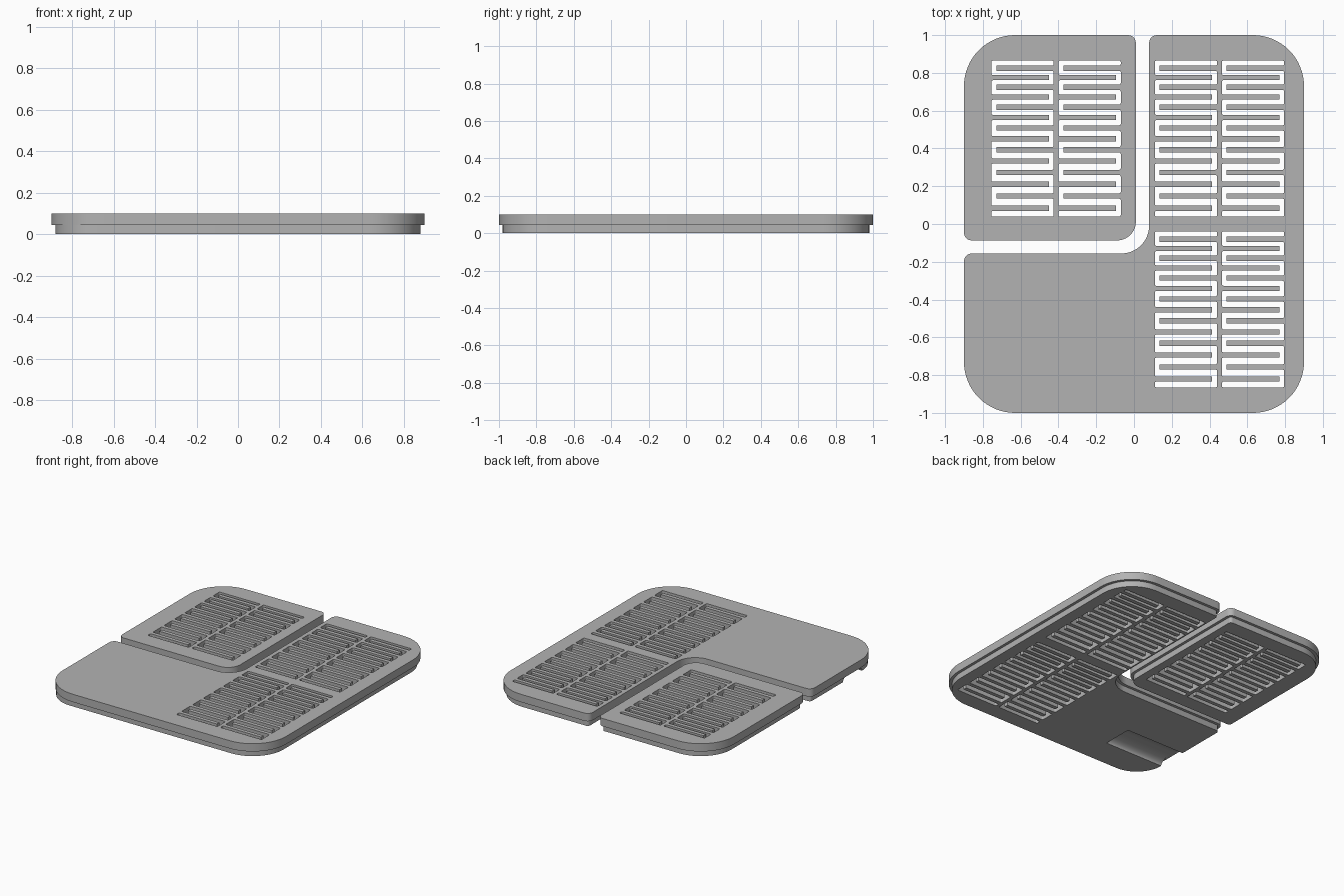
import bpy, bmesh, math
from mathutils import Vector

if "Cube" in bpy.data.objects:
    bpy.data.objects.remove(bpy.data.objects["Cube"])

SPLIT, TOP, LIP = 0.043, 0.1, 0.02   # layer heights and inset of the lower layer

grey = bpy.data.materials.new("plain_grey")
grey.diffuse_color = (0.45, 0.45, 0.45, 1)
grey.use_nodes = True
grey.node_tree.nodes["Principled BSDF"].inputs["Base Color"].default_value = grey.diffuse_color


def rounded(corners):
    """Closed outline from (x, y, radius) right-angle corners."""
    out = []
    for i, (x, y, r) in enumerate(corners):
        p = Vector((x, y))
        if r <= 0:
            out.append(p)
            continue
        u = (Vector(corners[i - 1][:2]) - p).normalized()
        v = (Vector(corners[(i + 1) % len(corners)][:2]) - p).normalized()
        n = 3 if r < 0.01 else 5 if r < 0.06 else 16
        c = p + r * (u + v)
        for k in range(n + 1):
            t = math.pi / 2 * k / n
            out.append(c - r * (v * math.cos(t) + u * math.sin(t)))
    return out


def finish(ob):
    ob.data.materials.clear()
    ob.data.materials.append(grey)
    bpy.ops.object.select_all(action='DESELECT')
    ob.select_set(True)
    bpy.context.view_layer.objects.active = ob
    bpy.ops.object.shade_smooth_by_angle(angle=math.radians(35))


def plate(name, loops, z0, z1):
    """Flat plate with holes: filled 2D curve, extruded and turned into a mesh."""
    cu = bpy.data.curves.new(name, 'CURVE')
    cu.dimensions, cu.fill_mode, cu.extrude = '2D', 'BOTH', (z1 - z0) / 2
    for loop in loops:
        sp = cu.splines.new('POLY')
        sp.points.add(len(loop) - 1)
        for pt, co in zip(sp.points, loop):
            pt.co = (co[0], co[1], 0, 1)
        sp.use_cyclic_u = True
    tmp = bpy.data.objects.new(name + "_curve", cu)
    bpy.context.collection.objects.link(tmp)
    dg = bpy.context.evaluated_depsgraph_get()
    me = bpy.data.meshes.new_from_object(tmp.evaluated_get(dg))
    bpy.data.objects.remove(tmp)
    bm = bmesh.new()
    bm.from_mesh(me)
    bmesh.ops.remove_doubles(bm, verts=bm.verts, dist=1e-5)
    bmesh.ops.translate(bm, verts=bm.verts, vec=(0, 0, (z0 + z1) / 2))
    bmesh.ops.recalc_face_normals(bm, faces=bm.faces)
    bm.to_mesh(me)
    bm.free()
    ob = bpy.data.objects.new(name, me)
    bpy.context.collection.objects.link(ob)
    finish(ob)


def serpentine(xl, xr, top):
    """Snaking slot around 14 fingers that grow from alternate sides."""
    h, link, r = 0.014, 0.026, 0.008
    ys = [top - 0.04 - 0.0492 * i - 0.0006 * i * i for i in range(14)]
    c = [(xl, top, r), (xr, top, r)]
    for y in ys[0::2]:
        c += [(xr, y + h, r), (xl + link, y + h, 0), (xl + link, y - h, 0), (xr, y - h, r)]
    c += [(xr, top - 0.825, r), (xl, top - 0.825, r)]
    for y in reversed(ys[1::2]):
        c += [(xl, y - h, r), (xr - link, y - h, 0), (xr - link, y + h, 0), (xl, y + h, r)]
    return rounded(c)


def small_outline(d):
    s = 0.04 - d
    return rounded([(-0.9 + d, -0.087 + d, s), (0.01 - d, -0.087 + d, 0.1 - d),
                    (0.01 - d, 1 - d, s), (-0.9 + d, 1 - d, 0.27 - d)])


GY0, GY1, GX = -0.77, -0.55, -0.41   # groove on the underside


def large_outline(d, groove=False):
    s = 0.04 - d
    c = [(0.08 + d, 1 - d, s), (0.08 + d, -0.156 - d, 0.147 + d), (-0.9 + d, -0.156 - d, s)]
    if groove:
        c += [(-0.9 + d, GY1, 0), (GX, GY1, 0), (GX, GY0, 0), (-0.9 + d, GY0, 0)]
    r = 0.22 if groove else 0.27 - d
    c += [(-0.9 + d, -1 + d, min(r, GY0 + 1 - d) if groove else r),
          (0.9 - d, -1 + d, 0.27 - d), (0.9 - d, 1 - d, 0.27 - d)]
    return rounded(c)


# slot blocks
small_slots = [serpentine(a, b, 0.865) for a, b in ((-0.755, -0.425), (-0.4, -0.07))]
large_slots = [serpentine(a, b, t) for t in (0.865, -0.04)
               for a, b in ((0.11, 0.44), (0.465, 0.795))]

# two plates, each with an upper layer and an inset lower layer
plate("small_plate_upper", [small_outline(0)] + small_slots, SPLIT, TOP)
plate("small_plate_lower", [small_outline(LIP)] + small_slots, 0, SPLIT)
plate("large_plate_upper", [large_outline(0)] + large_slots, SPLIT, TOP)
plate("large_plate_lower", [large_outline(LIP, True)] + large_slots, 0, SPLIT)

# curved sides inside the underside groove
for name, y0, sgn in (("groove_front_curve", GY0, 1), ("groove_back_curve", GY1, -1)):
    prof = [(y0, SPLIT)]
    for k in range(11):
        t = math.pi / 2 * k / 10
        prof.append((y0 + sgn * 0.09 * (1 - math.cos(t)), SPLIT * math.sin(t)))
    bm = bmesh.new()
    f = bm.faces.new([bm.verts.new((-0.9 + LIP, y, z)) for y, z in prof])
    ext = bmesh.ops.extrude_face_region(bm, geom=[f])
    moved = [v for v in ext['geom'] if isinstance(v, bmesh.types.BMVert)]
    bmesh.ops.translate(bm, verts=moved, vec=(GX + 0.9 - LIP, 0, 0))
    bmesh.ops.recalc_face_normals(bm, faces=bm.faces)
    me = bpy.data.meshes.new(name)
    bm.to_mesh(me)
    bm.free()
    ob = bpy.data.objects.new(name, me)
    bpy.context.collection.objects.link(ob)
    finish(ob)
